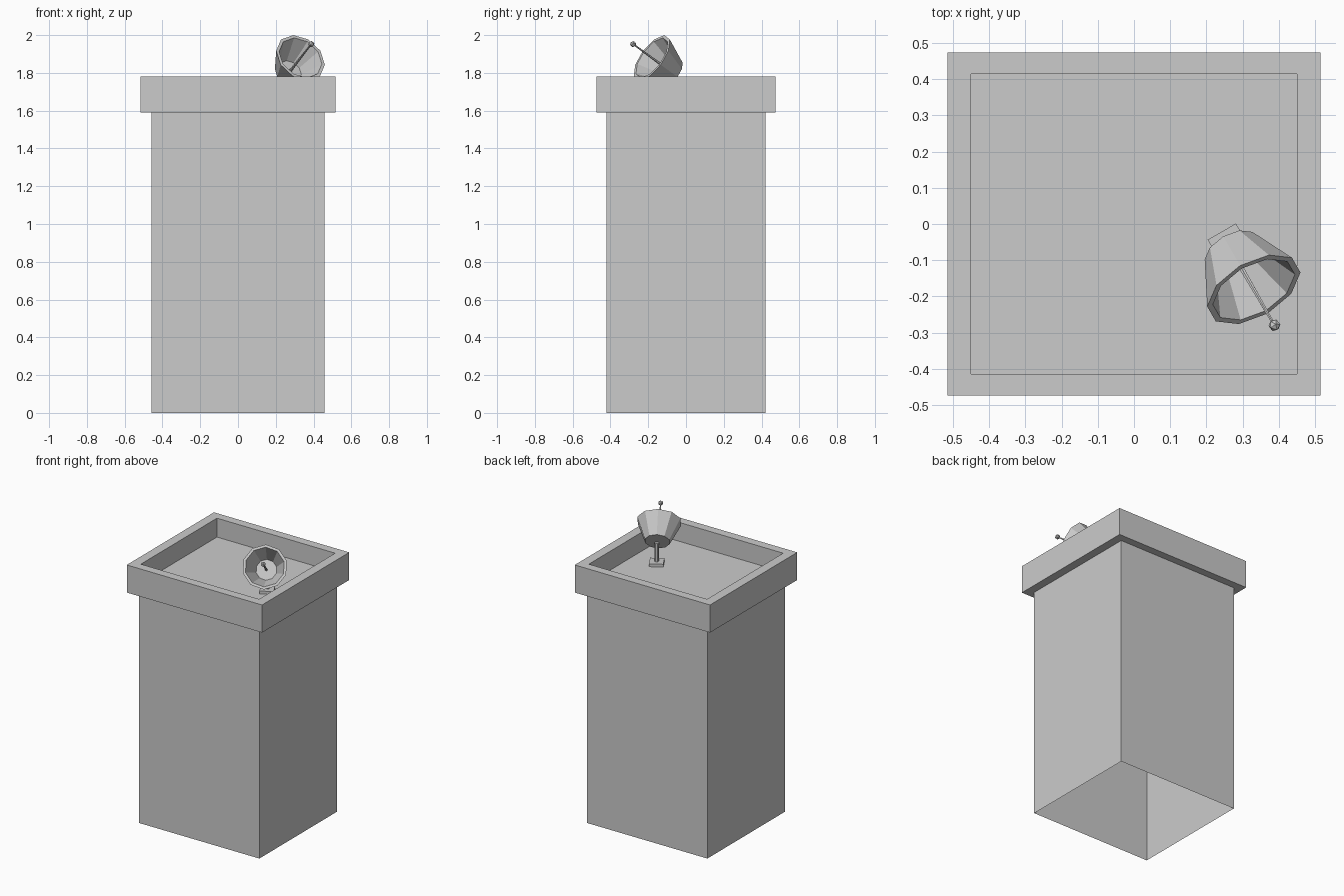
import bpy, bmesh, math
from mathutils import Vector, Matrix

cube = bpy.data.objects.get("Cube")
if cube:
    bpy.data.objects.remove(cube, do_unlink=True)

grey = bpy.data.materials.new("concrete_grey")
grey.use_nodes = True
grey.diffuse_color = (0.6, 0.6, 0.6, 1)
grey.node_tree.nodes["Principled BSDF"].inputs["Base Color"].default_value = grey.diffuse_color


def finish(name, bm, matrix=Matrix()):
    mesh = bpy.data.meshes.new(name)
    bm.to_mesh(mesh)
    bm.free()
    mesh.materials.append(grey)
    obj = bpy.data.objects.new(name, mesh)
    obj.matrix_world = matrix
    bpy.context.collection.objects.link(obj)
    return obj


def loft(name, rings, cap_start=False, cap_end=False, matrix=Matrix()):
    """Bridge counter-clockwise rings of points in order."""
    bm = bmesh.new()
    loops = [[bm.verts.new(p) for p in ring] for ring in rings]
    for low, high in zip(loops, loops[1:]):
        for i in range(len(low)):
            j = (i + 1) % len(low)
            bm.faces.new((low[i], low[j], high[j], high[i]))
    if cap_start:
        bm.faces.new(loops[0][::-1])
    if cap_end:
        bm.faces.new(loops[-1])
    return finish(name, bm, matrix)


def rect(hx, hy, z):
    return [(-hx, -hy, z), (hx, -hy, z), (hx, hy, z), (-hx, hy, z)]


def circle(r, z, sides):
    turns = [2 * math.pi * (i + 0.5) / sides for i in range(sides)]
    return [(r * math.cos(a), r * math.sin(a), z) for a in turns]


# Tower walls, open underneath
BODY, OUTER, INNER = (0.458, 0.422), (0.515, 0.474), (0.45, 0.414)
EAVE, TOP, ROOF = 1.59, 1.78, 1.65
loft("tower_walls", [rect(*BODY, 0), rect(*BODY, EAVE)])

# Overhanging parapet with the sunken roof inside it
loft("parapet_and_roof",
     [rect(*BODY, EAVE), rect(*OUTER, EAVE), rect(*OUTER, TOP),
      rect(*INNER, TOP), rect(*INNER, ROOF)], cap_end=True)

# Dish frame: local z points along the dish axis
heading, tilt = math.radians(30), math.radians(32.5)
aim = Vector((math.sin(heading) * math.cos(tilt),
              -math.cos(heading) * math.cos(tilt), math.sin(tilt)))
rim_centre = Vector((0.331, -0.181, 1.88))
frame = Matrix.Translation(rim_centre) @ aim.to_track_quat("Z", "Y").to_matrix().to_4x4()

# Faceted dish bowl with a thick lip
SIDES = 10
loft("dish_bowl",
     [circle(r, z, SIDES) for r, z in
      ((0.08, -0.15), (0.142, 0), (0.125, 0), (0.066, -0.132))],
     cap_start=True, cap_end=True, matrix=frame)

# Tapered feed rod and its ball tip
loft("feed_rod", [circle(0.008, -0.132, 6), circle(0.004, 0.135, 6)],
     cap_start=True, cap_end=True, matrix=frame)
bm = bmesh.new()
bmesh.ops.create_icosphere(bm, subdivisions=1, radius=0.017)
finish("feed_tip", bm, frame @ Matrix.Translation((0, 0, 0.135)))

# Mounting plate and post standing on the roof
stand = Matrix.Translation((0.265, -0.06, ROOF)) @ Matrix.Rotation(heading, 4, "Z")
loft("mount_plate", [rect(0.045, 0.045, 0), rect(0.045, 0.045, 0.02)],
     cap_start=True, cap_end=True, matrix=stand)
loft("mount_post", [circle(0.014, 0.02, 8), circle(0.014, 0.145, 8)],
     cap_start=True, cap_end=True, matrix=stand)
